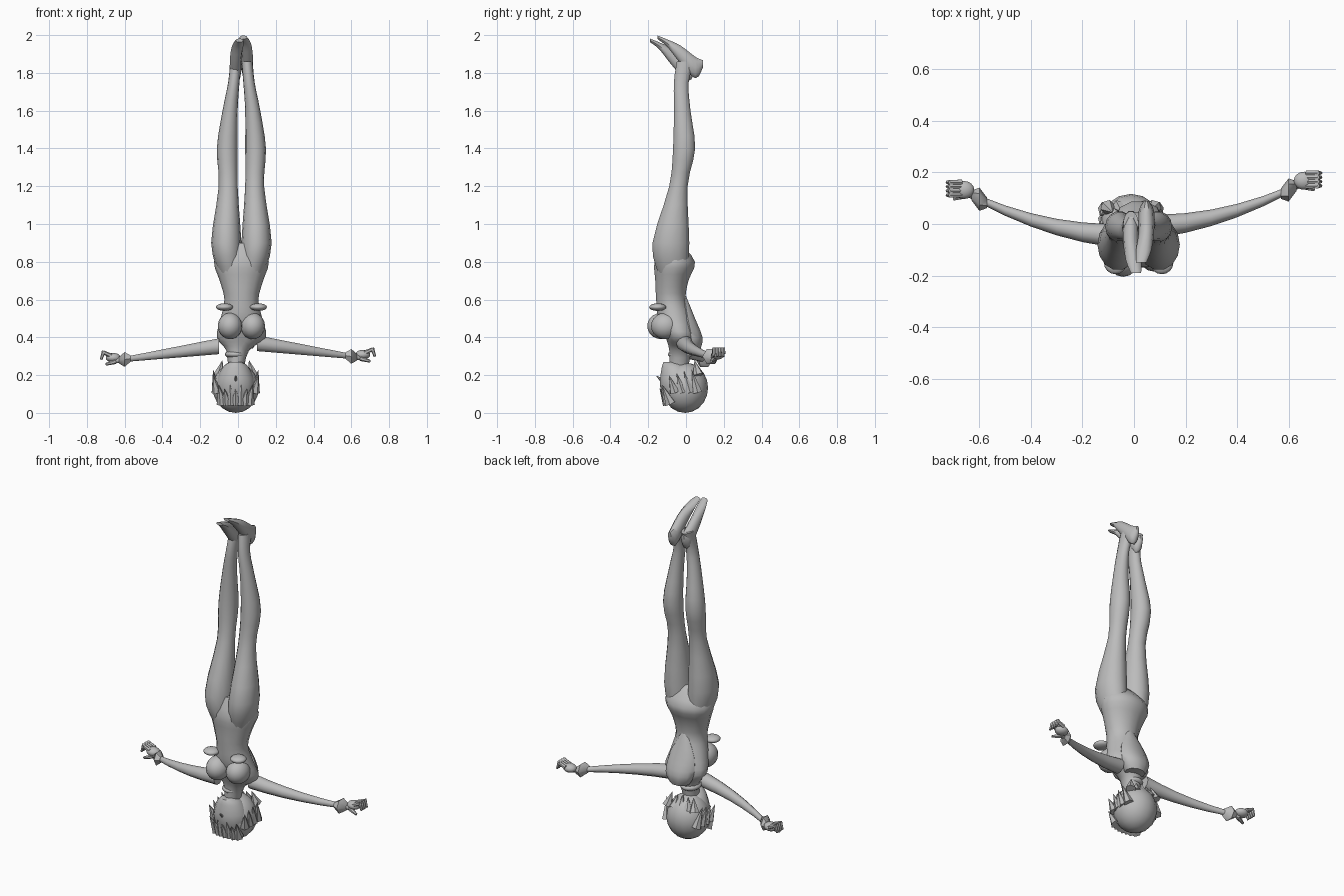
import bpy
import bmesh
from math import sin, cos, tau, radians
from mathutils import Vector, Matrix

default_cube = bpy.data.objects.get("Cube")
if default_cube:
    bpy.data.objects.remove(default_cube, do_unlink=True)

# One plain grey for the whole figure
GREY = (.5, .5, .5, 1)
grey = bpy.data.materials.new("plain grey")
grey.use_nodes = True
grey.diffuse_color = GREY
grey.node_tree.nodes["Principled BSDF"].inputs["Base Color"].default_value = GREY

# Body parts sit slightly to the left, the head slightly to the right
BODY = Vector((.018, 0, 0))
HEAD = Vector((-.012, 0, 0))
SIDES = {"right": -1, "left": 1}


def finish(name, bm, side, offset):
    """Mirror if needed, move into place, and shade smooth with sharp creases."""
    for vert in bm.verts:
        vert.co.x *= side
        vert.co += offset
    bmesh.ops.recalc_face_normals(bm, faces=bm.faces)
    mesh = bpy.data.meshes.new(name)
    bm.to_mesh(mesh)
    bm.free()
    mesh.materials.append(grey)
    mesh.shade_smooth()
    mesh.set_sharp_from_angle(angle=radians(50))
    part = bpy.data.objects.new(name, mesh)
    bpy.context.collection.objects.link(part)


def blend(rows):
    """Pass a smooth spline through the key sections."""
    last = len(rows) - 1
    smooth = []
    for i in range(last):
        keys = zip(rows[max(i - 1, 0)], rows[i], rows[i + 1], rows[min(i + 2, last)])
        keys = list(keys)
        for t in (0, 1 / 3, 2 / 3):
            smooth.append([
                b + t / 2 * (c - a + t * (2 * a - 5 * b + 4 * c - d
                                          + t * (3 * (b - c) + d - a)))
                for a, b, c, d in keys])
    return smooth + [rows[last]]


def loft(name, axis, rows, side=1, offset=BODY, sides=14):
    """Skin ovals given as place on the axis, then centre and radius, twice."""
    bm = bmesh.new()
    rings = []
    for along, a, a_radius, b, b_radius in rows:
        ring = []
        for step in range(sides):
            angle = tau * step / sides
            u = a + a_radius * cos(angle)
            v = b + b_radius * sin(angle)
            point = {"x": (along, u, v), "y": (u, along, v), "z": (u, v, along)}[axis]
            ring.append(bm.verts.new(point))
        rings.append(ring)
    for lower, upper in zip(rings, rings[1:]):
        for i in range(sides):
            j = (i + 1) % sides
            bm.faces.new((lower[i], lower[j], upper[j], upper[i]))
    bm.faces.new(rings[0])
    bm.faces.new(rings[-1])
    finish(name, bm, side, offset)


def ball(name, centre, radii, side=1, offset=BODY):
    bm = bmesh.new()
    placing = Matrix.Translation(centre) @ Matrix.Diagonal((*radii, 1))
    bmesh.ops.create_uvsphere(bm, u_segments=16, v_segments=10, radius=1, matrix=placing)
    finish(name, bm, side, offset)


def spike(name, base, tip, thick, blunt=0, side=1, offset=HEAD):
    """Tapered rod between two points, used for hair locks and fingers."""
    base, tip = Vector(base), Vector(tip)
    reach = tip - base
    bm = bmesh.new()
    turn = reach.to_track_quat("Z", "Y").to_matrix().to_4x4()
    bmesh.ops.create_cone(bm, cap_ends=True, segments=6, radius1=thick,
                          radius2=thick * blunt, depth=reach.length,
                          matrix=Matrix.Translation((base + tip) / 2) @ turn)
    finish(name, bm, side, offset)


def arm_section(x, radius):
    """The arm sweeps backward in a gentle bow and droops toward the hand."""
    return (x, .4 * x * x - .03, radius, .375 - .14 * x, radius)


# Torso from pelvis to neck, with a raised panel over the shoulder blades
loft("torso", "z", blend([
    (.9, 0, .1, -.08, .05),
    (.8, 0, .145, -.06, .11),
    (.7, 0, .115, -.075, .09),
    (.6, 0, .09, -.08, .08),
    (.5, 0, .11, -.06, .09),
    (.4, 0, .13, -.03, .08),
    (.33, -.02, .06, -.03, .06),
    (.22, -.03, .04, -.04, .05),
]))
loft("back_panel", "z", blend([
    (.62, 0, .02, -.01, .01),
    (.5, 0, .08, .01, .04),
    (.4, 0, .09, .03, .06),
    (.34, 0, .06, .03, .05),
]), sides=10)
ball("collar", (0, -.03, .31), (.058, .066, .025), offset=HEAD)

for label, side in SIDES.items():
    # Leg, with the thigh buried in the pelvis
    loft(label + "_leg", "z", blend([
        (.74, .06, .06, -.07, .08),
        (.9, .08, .08, -.08, .1),
        (1.2, .07, .05, -.04, .05),
        (1.4, .075, .055, -.01, .06),
        (1.6, .06, .04, -.02, .045),
        (1.75, .04, .03, -.025, .04),
        (1.86, .03, .03, 0, .05),
    ]), side)

    # Pointed foot, the left one set behind and above the right
    stagger = BODY + side * Vector((0, .02, .008))
    loft(label + "_foot", "y", blend([
        (.07, .03, .01, 1.84, .02),
        (.03, .03, .03, 1.82, .06),
        (-.05, .03, .03, 1.89, .05),
        (-.12, .02, .03, 1.95, .02),
        (-.17, .01, .02, 1.98, .01),
    ]), side, stagger, sides=10)

    # Chest and the thin flap above it
    ball(label + "_breast", (.06, -.12 + .01 * side, .46), (.065, .075, .07), side)
    ball(label + "_flap", (.09, -.15, .56), (.045, .045, .02), side)

    # Arm and flared cuff
    lift = side * Vector((0, .018, .008))
    arm = [arm_section(i / 10, .05 - .006 * i) for i in range(1, 7)]
    loft(label + "_arm", "x", arm + [arm_section(.65, .015)], side, lift, sides=10)
    cuff = [arm_section(.6 + .03 * i, .045 - .025 * abs(i)) for i in (-1, 0, 1)]
    loft(label + "_cuff", "x", cuff, side, lift, sides=6)

    # Half-closed hand
    ball(label + "_palm", (.66, .15, .3), (.04, .035, .025), side, lift)
    for finger in range(4):
        y = .13 + finger / 60
        spike(label + "_finger", (.67, y, .31), (.715, y, .33), .012, .8, side, lift)
        spike(label + "_fingertip", (.71, y, .335), (.725, y, .29), .011, .6, side, lift)
    spike(label + "_thumb", (.65, .13, .28), (.7, .115, .265), .014, .5, side, lift)

# Head, chin upward, under a rounded cap of hair
loft("face", "z", blend([
    (.27, 0, .03, -.08, .04),
    (.24, 0, .07, -.06, .07),
    (.15, 0, .105, -.04, .1),
    (.05, 0, .08, -.04, .07),
]), offset=HEAD)
spike("nose", (0, -.125, .17), (0, -.155, .195), .012, .2)
ball("hair", (0, -.005, .133), (.122, .122, .133), offset=HEAD)

# Fringe locks fan out across the brow
for i in range(-3, 4):
    x = i * .03
    y = 1.6 * x * x - .13
    spike("fringe_lock", (x * .8, y + .035, .05), (x, y - .01, .13 + .02 * (i % 2)), .03)

# Side locks hang past the cheeks
for label, side in SIDES.items():
    for i in range(4):
        y = .04 * i - .08
        spike(label + "_side_lock", (.1, y + .02, .11), (.12, y - .01, .2 + .01 * i),
              .028, side=side)

# Nape locks taper up the neck
for i in range(-2, 3):
    spike("nape_lock", (.045 * i, .065, .2), (.035 * i, .045, .28 - .01 * (i % 2)), .03)
